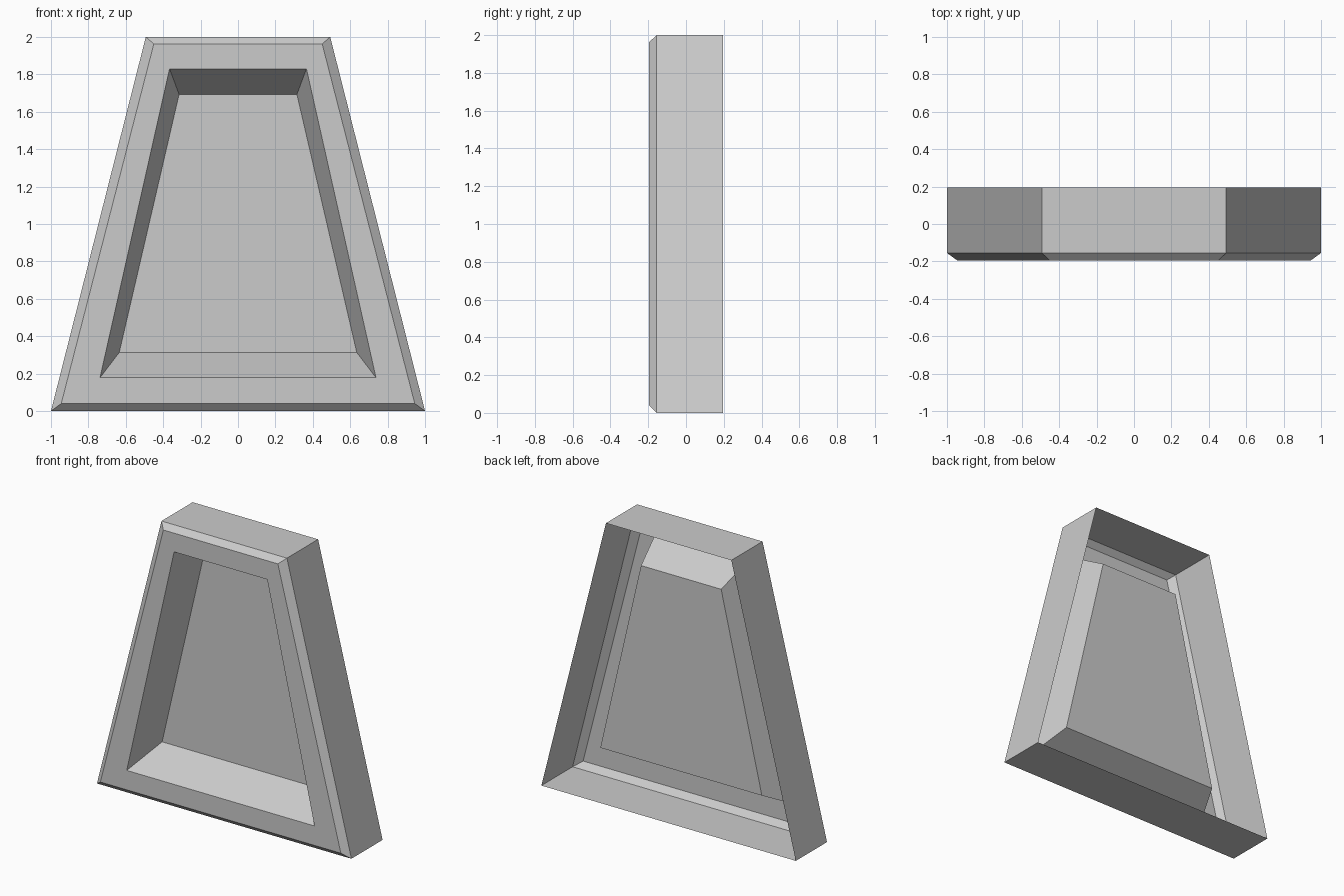
import bpy, bmesh

if "Cube" in bpy.data.objects:
    bpy.data.objects.remove(bpy.data.objects["Cube"])

# Trapezoid rings from the open back edge, over the front rim, into the recess:
# (y, bottom half-width, bottom z, top half-width, top z)
RINGS = [
    (0.195, 1.0, 0.0, 0.493, 2.0),        # open back edge
    (-0.155, 1.0, 0.0, 0.493, 2.0),       # end of outer walls
    (-0.195, 0.945, 0.04, 0.45, 1.963),   # chamfered front edge
    (-0.195, 0.738, 0.178, 0.366, 1.83),  # recess mouth
    (0.055, 0.635, 0.313, 0.315, 1.693),  # recess floor
]


def add_ring(bm, y, wb, zb, wt, zt):
    return [bm.verts.new(p) for p in
            ((-wb, y, zb), (wb, y, zb), (wt, y, zt), (-wt, y, zt))]


bm = bmesh.new()
rings = [add_ring(bm, *r) for r in RINGS]

# Walls, chamfer, front rim and recess sides
for a, b in zip(rings, rings[1:]):
    for i in range(4):
        j = (i + 1) % 4
        bm.faces.new((a[i], b[i], b[j], a[j]))

# Recess floor panel
bm.faces.new(rings[-1])
bmesh.ops.recalc_face_normals(bm, faces=bm.faces)
bm.faces.ensure_lookup_table()
if bm.faces[-1].normal.y > 0:
    bmesh.ops.reverse_faces(bm, faces=bm.faces)

mesh = bpy.data.meshes.new("recessed_panel")
bm.to_mesh(mesh)
bm.free()
panel = bpy.data.objects.new("recessed_panel", mesh)
bpy.context.collection.objects.link(panel)
